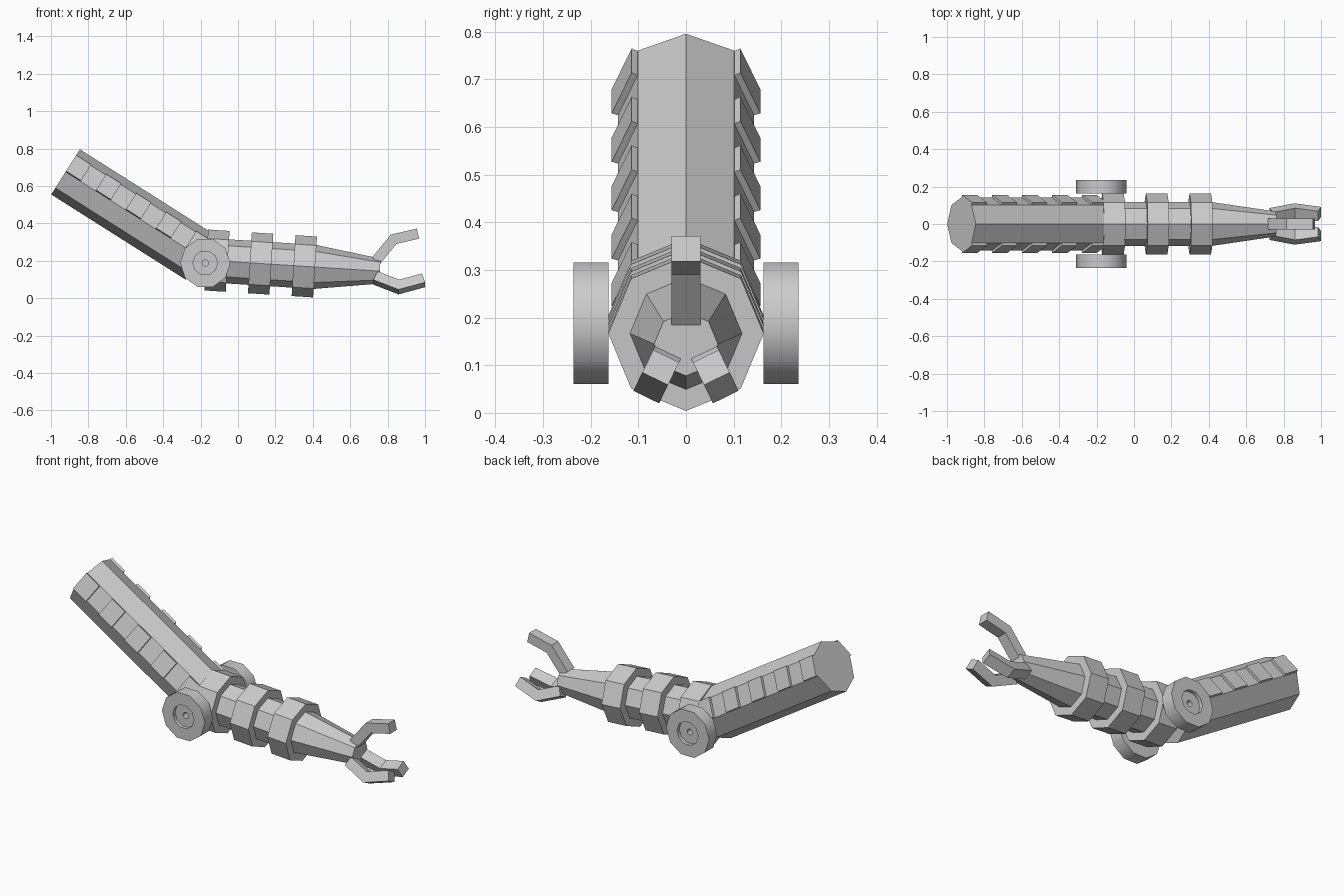
import bpy
import bmesh
from math import sin, cos, pi, radians, atan2
from mathutils import Vector

if "Cube" in bpy.data.objects:
    bpy.data.objects.remove(bpy.data.objects["Cube"])


def make(name, verts, faces):
    mesh = bpy.data.meshes.new(name)
    mesh.from_pydata(verts, [], faces)
    bm = bmesh.new()
    bm.from_mesh(mesh)
    bmesh.ops.recalc_face_normals(bm, faces=bm.faces)
    bm.to_mesh(mesh)
    bm.free()
    ob = bpy.data.objects.new(name, mesh)
    bpy.context.collection.objects.link(ob)
    return ob


def loft(name, start, axis, side, stations, n=8):
    """Stack n-sided rings (distance along axis, radius) and cap the ends."""
    start, axis, side = Vector(start), Vector(axis), Vector(side)
    other = axis.cross(side)
    verts, faces = [], []
    for t, r in stations:
        for i in range(n):
            a = 2 * pi * i / n
            verts.append(start + axis * t + (side * cos(a) + other * sin(a)) * r)
    for k in range(len(stations) - 1):
        for i in range(n):
            j = (i + 1) % n
            faces.append((k * n + i, k * n + j, k * n + n + j, k * n + n + i))
    faces.append(tuple(range(n)))
    faces.append(tuple(range(len(verts) - n, len(verts))))
    return make(name, verts, faces)


def claw(name, origin, radial, path, width=0.06, thick=0.055):
    """Bent square finger; path is (x, distance along the radial direction)."""
    oy, oz = origin
    ry, rz = Vector(radial).normalized()
    pts = [Vector(p) for p in path]
    verts, faces = [], []
    for i, p in enumerate(pts):
        d1 = (p - pts[i - 1]).normalized() if i else (pts[1] - p).normalized()
        d2 = (pts[i + 1] - p).normalized() if i < len(pts) - 1 else d1
        d = (d1 + d2).normalized()
        normal = Vector((-d.y, d.x)) * (thick / 2 / d.dot(d1))
        for sn, sw in ((1, 1), (1, -1), (-1, -1), (-1, 1)):
            q = p + normal * sn
            w = sw * width / 2
            verts.append((q.x, oy + ry * q.y + rz * w, oz + rz * q.y - ry * w))
    for k in range(len(pts) - 1):
        for i in range(4):
            j = (i + 1) % 4
            faces.append((k * 4 + i, k * 4 + j, k * 4 + 4 + j, k * 4 + 4 + i))
    faces += [(0, 1, 2, 3), tuple(range(len(verts) - 4, len(verts)))]
    return make(name, verts, faces)


Y = Vector((0, 1, 0))

# Handle: raised octagonal tube
handle_start = Vector((-0.922, 0, 0.675))
handle_axis = Vector((0.845, 0, -0.535)).normalized()
handle_up = Vector((-handle_axis.z, 0, handle_axis.x))
R = 0.143
loft("handle", handle_start, handle_axis, Y, [(0, R), (0.85, R)])

# Grip plates on the upper side facet, both sides
h = R * cos(pi / 4)
for s, label in ((1, "back"), (-1, "front")):
    out = (Y * s * cos(pi / 8) + handle_up * sin(pi / 8)) * 0.014
    low = Y * s * R
    high = Y * s * h + handle_up * h
    for k in range(5):
        verts = []
        for t in (k * 0.19, k * 0.19 + 0.095):
            base = handle_start + handle_axis * min(t, 0.85)
            verts += [base + low * 0.98, base + high * 0.98,
                      base + high + out, base + low + out]
        make(f"grip_plate_{label}_{k + 1}", verts,
             [(0, 1, 2, 3), (4, 5, 6, 7), (0, 1, 5, 4),
              (1, 2, 6, 5), (2, 3, 7, 6), (3, 0, 4, 7)])

# Barrel with tapered nose
barrel_start = Vector((-0.17, 0, 0.204))
barrel_axis = Vector((0.998, 0, -0.064)).normalized()
loft("barrel", barrel_start, barrel_axis, Y,
     [(0.0, 0.118), (0.58, 0.118), (0.93, 0.067)])

# Raised octagonal collars
for k in range(3):
    t = k * 0.234
    loft(f"collar_{k + 1}", barrel_start, barrel_axis, Y,
         [(t, 0.163), (t + 0.115, 0.163)])

# Ten-sided hinge wheels with recessed hubs
for s, label in ((1, "back"), (-1, "front")):
    wheel = loft(f"hinge_wheel_{label}", (-0.175, s * 0.163, 0.188), (0, s, 0), (1, 0, 0),
                 [(0, 0.134), (0.073, 0.134), (0.073, 0.066),
                  (0.053, 0.066), (0.053, 0.017), (0.01, 0.017)], n=10)
    bpy.ops.object.select_all(action='DESELECT')
    wheel.select_set(True)
    bpy.context.view_layer.objects.active = wheel
    bpy.ops.object.shade_smooth_by_angle(angle=radians(40))

# Three claws at the nose
claw("upper_claw", (0, 0), (0, 1), [(0.738, 0.20), (0.832, 0.315), (0.962, 0.345)])
for s, label in ((1, "back"), (-1, "front")):
    claw(f"lower_claw_{label}", (s * 0.047, 0.108), (s * 0.44, -0.9),
         [(0.735, 0.0), (0.86, 0.054), (0.992, 0.014)])
